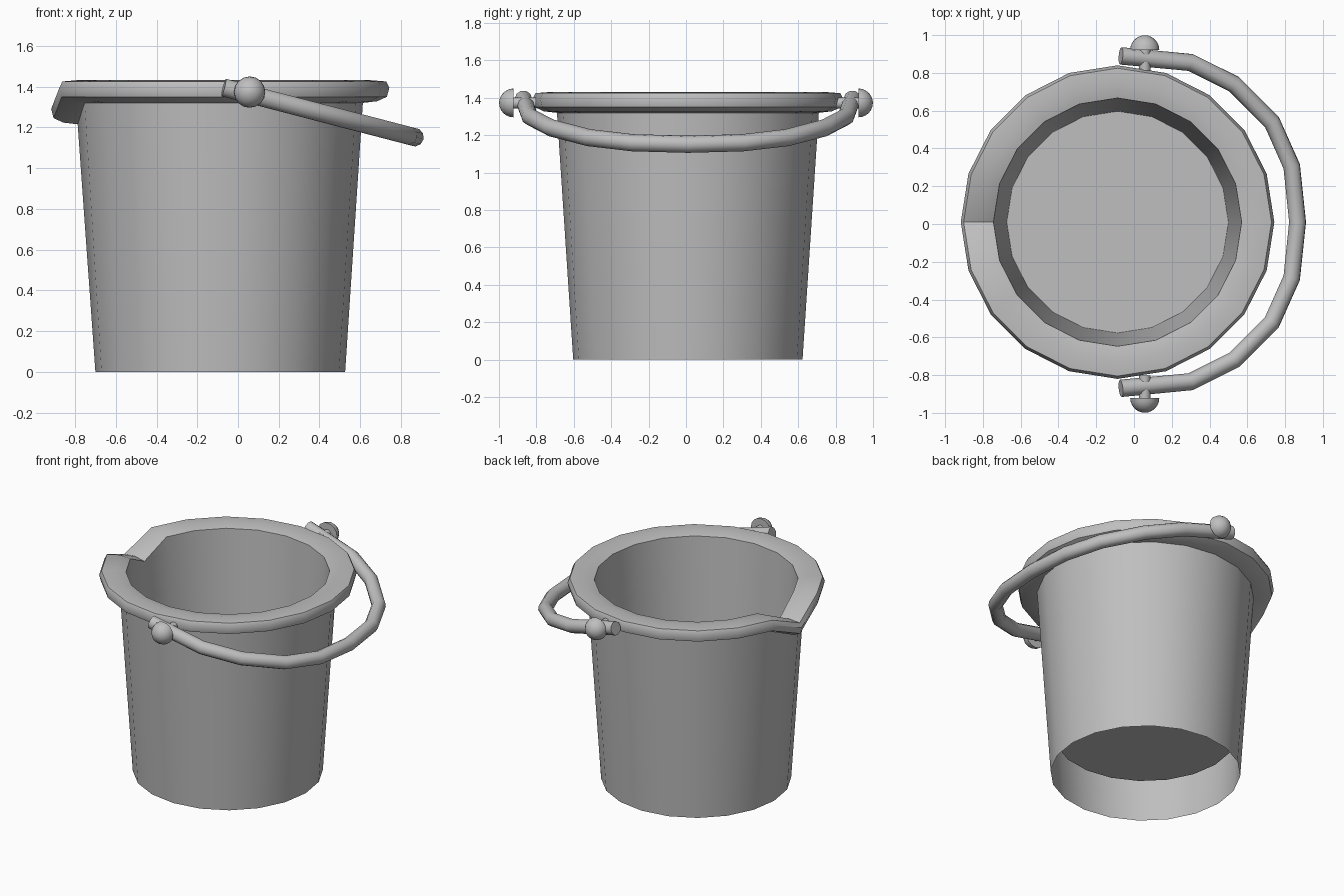
import bpy, bmesh, math
from mathutils import Matrix, Vector

old = bpy.data.objects.get("Cube")
if old:
    bpy.data.objects.remove(old, do_unlink=True)

GREY = (0.52, 0.52, 0.52, 1)
mat = bpy.data.materials.new("plain grey")
mat.use_nodes = True
mat.diffuse_color = GREY
mat.node_tree.nodes["Principled BSDF"].inputs["Base Color"].default_value = GREY

CENTRE = Vector((-0.087, 0.01, 0))
SIDES = 20
SPOUT_DROP = 0.105


def finish(obj):
    """Give the part its material and smooth shading with sharp edges kept."""
    if not obj.data.materials:
        obj.data.materials.append(mat)
    bpy.ops.object.select_all(action="DESELECT")
    obj.select_set(True)
    bpy.context.view_layer.objects.active = obj
    bpy.ops.object.shade_smooth_by_angle(angle=math.radians(42))


def lathe(name, profile, sides, matrix, cap_start=False, cap_end=False, spout=False):
    """Turn a (radius, height) profile around z."""
    bm = bmesh.new()
    rings = []
    for r, z in profile:
        ring = []
        for i in range(sides):
            a = math.tau * i / sides
            # the pouring lip is one column of points pulled down
            drop = SPOUT_DROP if spout and i == sides // 2 and z > 1 else 0
            ring.append(bm.verts.new((r * math.cos(a), r * math.sin(a), z - drop)))
        rings.append(ring)
    for low, high in zip(rings, rings[1:]):
        for i in range(sides):
            k = (i + 1) % sides
            bm.faces.new((low[i], low[k], high[k], high[i]))
    if cap_start:
        bm.faces.new(rings[0][::-1])
    if cap_end:
        bm.faces.new(rings[-1])
    bm.transform(matrix)
    mesh = bpy.data.meshes.new(name)
    bm.to_mesh(mesh)
    bm.free()
    obj = bpy.data.objects.new(name, mesh)
    bpy.context.collection.objects.link(obj)
    finish(obj)
    return obj


# Bucket: outer wall open below, rolled rim, inner wall with raised floor
place = Matrix.Translation(CENTRE)
wall_top, rim_inner = (0.70, 1.32), (0.657, 1.415)
lathe("outer_wall", [(0.613, 0), wall_top], SIDES, place, spout=True)
lathe("rim", [wall_top, (0.77, 1.328), (0.818, 1.35), (0.83, 1.395),
              (0.815, 1.425), (0.73, 1.432), rim_inner], SIDES, place, spout=True)
lathe("inner_wall_and_floor", [rim_inner, (0.587, 0.28)], SIDES, place,
      cap_end=True, spout=True)

# Handle: a bent tube leaning down towards +x
half = [(-0.07, 0.88), (0.30, 0.845), (0.53, 0.73), (0.73, 0.53), (0.835, 0.295)]
path = half + [(0.866, 0)] + [(x, -y) for x, y in reversed(half)]
curve = bpy.data.curves.new("handle", "CURVE")
curve.dimensions = "3D"
curve.bevel_depth = 0.046
curve.bevel_resolution = 3
curve.use_fill_caps = True
spline = curve.splines.new("POLY")
spline.points.add(len(path) - 1)
for point, (x, y) in zip(spline.points, path):
    point.co = (x, y + 0.01, 1.377 - 0.26 * x, 1)
handle = bpy.data.objects.new("handle", curve)
bpy.context.collection.objects.link(handle)
bpy.ops.object.select_all(action="DESELECT")
handle.select_set(True)
bpy.context.view_layer.objects.active = handle
bpy.ops.object.convert(target="MESH")
finish(bpy.context.view_layer.objects.active)

# Pivot knobs: a pin with a domed head on each side
R = 0.077
dome = [(R * math.cos(t), R * math.sin(t))
        for t in (math.radians(d) for d in range(0, 90, 15))]
pin = [(0.03, -0.12), (0.03, 0)] + dome + [(0.004, R)]
for name, side in (("front_knob", -1), ("back_knob", 1)):
    turn = Matrix.Rotation(-side * math.pi / 2, 4, "X")
    lathe(name, pin, 16, Matrix.Translation((0.057, side * 0.922, 1.373)) @ turn,
          cap_start=True, cap_end=True)
